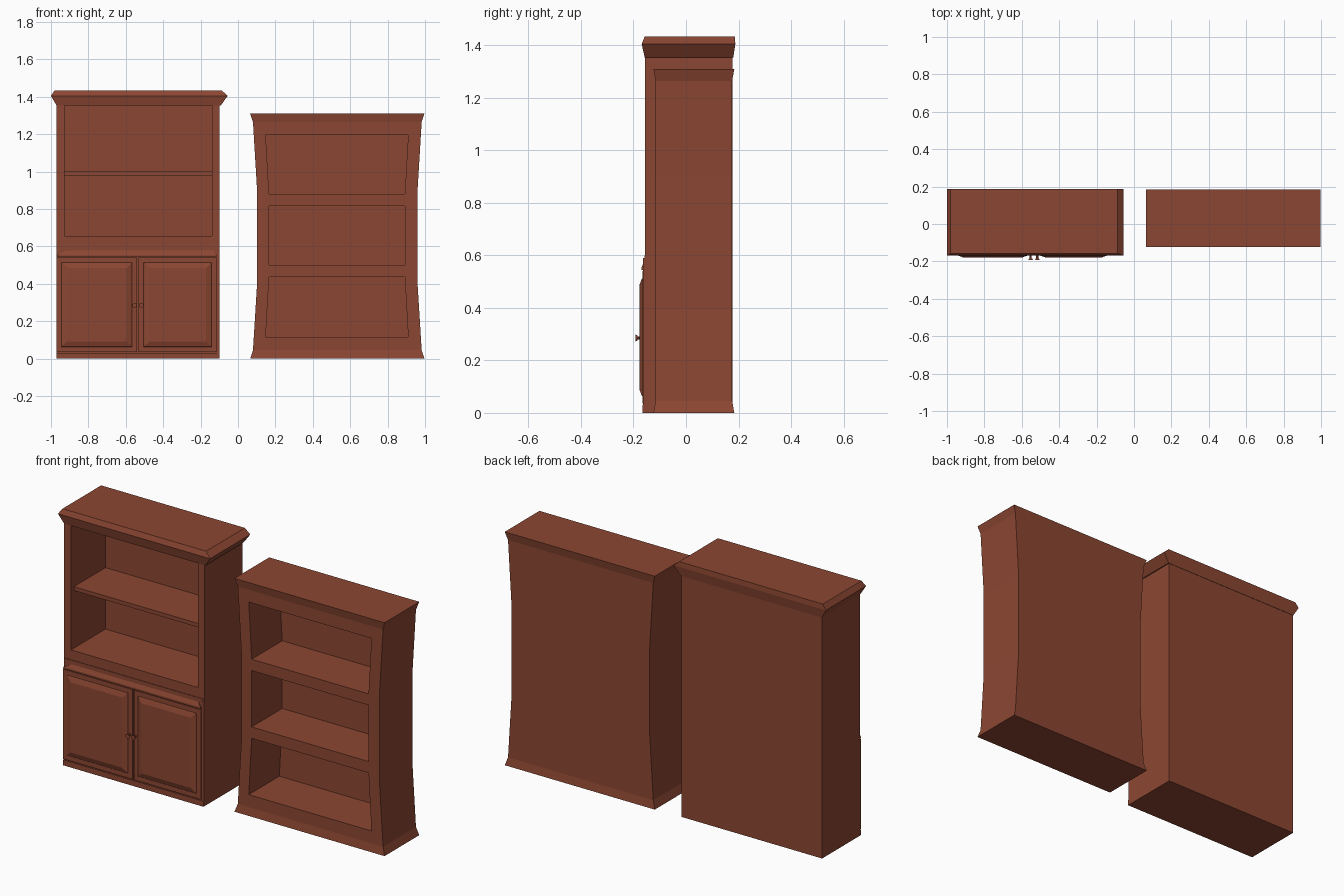
import bpy, bmesh, math
from mathutils import Matrix

cube = bpy.data.objects.get("Cube")
if cube:
    bpy.data.objects.remove(cube, do_unlink=True)

wood = bpy.data.materials.new("red_brown_wood")
wood.use_nodes = True
colour = (0.26, 0.062, 0.032, 1)
wood.diffuse_color = colour
wood.node_tree.nodes["Principled BSDF"].inputs["Base Color"].default_value = colour


def finish(name, bm):
    bmesh.ops.recalc_face_normals(bm, faces=bm.faces)
    mesh = bpy.data.meshes.new(name)
    bm.to_mesh(mesh)
    bm.free()
    mesh.materials.append(wood)
    obj = bpy.data.objects.new(name, mesh)
    bpy.context.collection.objects.link(obj)
    return obj


def loft(name, rings, axis="z"):
    """Stack rectangles (a0, a1, b0, b1, level) along z, or along y for door panels."""
    bm = bmesh.new()
    loops = []
    for a0, a1, b0, b1, c in rings:
        corners = [(a0, b0), (a1, b0), (a1, b1), (a0, b1)]
        loops.append([bm.verts.new((a, b, c) if axis == "z" else (a, c, b))
                      for a, b in corners])
    for low, high in zip(loops, loops[1:]):
        for i in range(4):
            j = (i + 1) % 4
            bm.faces.new((low[i], low[j], high[j], high[i]))
    bm.faces.new(loops[0])
    bm.faces.new(loops[-1])
    return finish(name, bm)


def box(name, x0, x1, y0, y1, z0, z1):
    return loft(name, [(x0, x1, y0, y1, z0), (x0, x1, y0, y1, z1)])


def carve(body, cutter):
    """Cut a hollow and throw the cutter away."""
    cutter.hide_render = True
    mod = body.modifiers.new("hollow", "BOOLEAN")
    mod.operation, mod.solver, mod.object = "DIFFERENCE", "EXACT", cutter
    deps = bpy.context.evaluated_depsgraph_get()
    mesh = bpy.data.meshes.new_from_object(body.evaluated_get(deps))
    body.modifiers.clear()
    body.data = mesh
    bpy.data.objects.remove(cutter, do_unlink=True)


# Cabinet body with its open upper part
L, R, BACK = -0.97, -0.098, 0.178
cabinet = box("cabinet_body", L, R, -0.156, BACK, 0, 1.358)
carve(cabinet, box("cabinet_hollow", -0.928, -0.138, -0.3, 0.15, 0.655, 1.352))
box("cabinet_shelf", -0.93, -0.136, -0.13, 0.152, 0.978, 1.0)

# Crown moulding
crown = loft("crown_moulding", [
    (L, -0.092, -0.157, 0.18, 1.353),
    (-1.0, -0.055, -0.169, 0.188, 1.405),
    (-0.98, -0.088, -0.157, 0.186, 1.434)])

# Lower front: plinth, stile, rail and ledge
box("plinth", L, R, -0.166, -0.15, 0, 0.031)
box("side_stile", -0.112, R, -0.163, -0.15, 0.03, 0.59)
box("upper_rail", L, R, -0.159, -0.15, 0.542, 0.6)
loft("ledge", [(L, -0.112, -0.169, -0.15, 0.545),
               (-0.965, -0.116, -0.169, -0.15, 0.555),
               (-0.92, -0.135, -0.159, -0.15, 0.577)])

# Doors with raised panels and knobs
for side, x0, x1, knob_x in (("right", L, -0.54, -0.553),
                             ("left", -0.531, -0.115, -0.517)):
    z0, z1 = 0.036, 0.54
    box(side + "_door", x0, x1, -0.166, -0.15, z0, z1)
    rings = [(x0 + m, x1 - m, z0 + m, z1 - m, y)
             for m, y in ((0.026, -0.165), (0.03, -0.169), (0.055, -0.178))]
    loft(side + "_door_panel", rings, "y")
    bm = bmesh.new()
    for r1, r2, depth, y in ((0.006, 0.006, 0.02, -0.178), (0.009, 0.013, 0.008, -0.188)):
        spin = Matrix.Translation((knob_x, y, 0.285)) @ Matrix.Rotation(math.pi / 2, 4, "X")
        bmesh.ops.create_cone(bm, cap_ends=True, segments=10, radius1=r1,
                              radius2=r2, depth=depth, matrix=spin)
    finish(side + "_knob", bm)

# Bookcase with a pinched waist and flared ends
side_profile = [(0, 0.065, 0.008), (0.045, 0.08, 0), (0.40, 0.102, 0),
                (0.90, 0.102, 0), (1.265, 0.08, 0), (1.31, 0.065, 0.008)]
bookcase = loft("bookcase_body", [
    (x, 1.062 - x, -0.116 - flare, 0.176 + flare, z) for z, x, flare in side_profile])

# Three bays; the outer two widen away from the waist
for z0, z1, low, high in ((0.115, 0.436, 0.148, 0.166),
                          (0.50, 0.816, 0.166, 0.166),
                          (0.88, 1.196, 0.166, 0.148)):
    carve(bookcase, loft("bay_hollow", [
        (low, 1.058 - low, -0.3, 0.155, z0), (high, 1.058 - high, -0.3, 0.155, z1)]))
